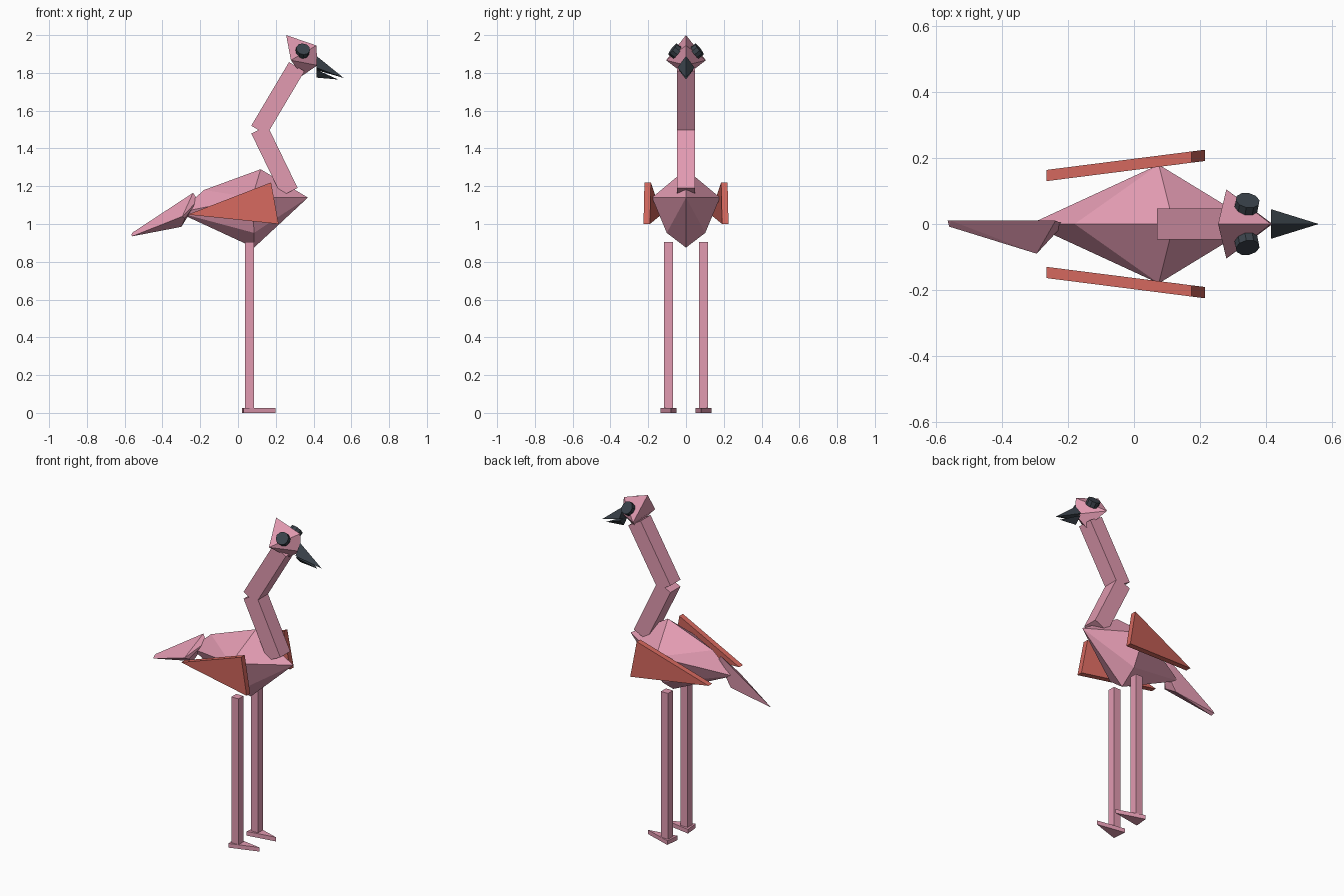
import bpy, bmesh, math
from mathutils import Vector

if "Cube" in bpy.data.objects:
    bpy.data.objects.remove(bpy.data.objects["Cube"])


def material(name, rgb):
    m = bpy.data.materials.new(name)
    m.diffuse_color = (*rgb, 1)
    m.use_nodes = True
    m.node_tree.nodes["Principled BSDF"].inputs["Base Color"].default_value = m.diffuse_color
    return m


PINK = material("pink", (0.76, 0.325, 0.44))
CORAL = material("coral", (0.66, 0.138, 0.112))
DARK = material("charcoal", (0.042, 0.055, 0.069))


def finish(name, bm, mat):
    bmesh.ops.recalc_face_normals(bm, faces=bm.faces)
    mesh = bpy.data.meshes.new(name)
    bm.to_mesh(mesh)
    bm.free()
    mesh.materials.append(mat)
    ob = bpy.data.objects.new(name, mesh)
    bpy.context.collection.objects.link(ob)
    return ob


def faceted(name, points, mat):
    """Flat-faced convex solid around a few corner points."""
    bm = bmesh.new()
    for p in points:
        bm.verts.new(p)
    res = bmesh.ops.convex_hull(bm, input=bm.verts)
    junk = [g for g in res["geom_interior"] if isinstance(g, bmesh.types.BMVert)]
    if junk:
        bmesh.ops.delete(bm, geom=junk, context='VERTS')
    bmesh.ops.dissolve_limit(bm, angle_limit=0.01, verts=bm.verts, edges=bm.edges)
    return finish(name, bm, mat)


def sides(x, y, z):
    return [(x, -y, z), (x, y, z)]


def beam(name, a, b, width):
    """Square bar between two points in the x-z plane."""
    a, b = Vector(a), Vector(b)
    d = (b - a).normalized()
    n = Vector((d.z, 0, -d.x)) * width / 2
    w = Vector((0, width / 2, 0))
    return faceted(name, [e + i * n + j * w for e in (a, b)
                          for i in (-1, 1) for j in (-1, 1)], PINK)


# Body: pointed chest, ridged back, tapered rear
faceted("body", [(0.37, 0, 1.14), (0.12, 0, 1.29), (0.085, 0, 0.875),
                 (-0.18, 0, 1.18), (-0.315, 0, 1.06)]
        + sides(0.075, 0.18, 1.14) + sides(0.085, 0.102, 0.953), PINK)

# Tail: one-sided wedge with a narrow tip
faceted("tail", [(-0.565, 0.01, 0.945), (-0.56, -0.008, 0.935),
                 (-0.555, 0.01, 0.957), (-0.238, 0.01, 1.165),
                 (-0.212, 0.0, 1.125), (-0.295, -0.09, 1.04),
                 (-0.28, -0.07, 1.03), (-0.3, 0.0, 0.985)], PINK)

# Neck: two bars meeting in a kink
beam("lower_neck", (0.113, 1.0 * 0, 1.5), (0.273, 0, 1.17), 0.095)
beam("upper_neck", (0.111, 0, 1.496), (0.311, 0, 1.833), 0.095)

# Head and two-part beak
faceted("head", [(0.255, 0, 2.0), (0.415, 0, 1.945), (0.42, 0, 1.84),
                 (0.34, 0, 1.785)] + sides(0.28, 0.105, 1.867), PINK)
faceted("upper_beak", [(0.415, 0, 1.89), (0.56, 0, 1.773), (0.415, 0, 1.815)]
        + sides(0.415, 0.045, 1.828), DARK)
faceted("lower_beak", [(0.415, 0, 1.775), (0.53, 0, 1.765), (0.415, 0, 1.81)]
        + sides(0.415, 0.04, 1.817), DARK)

for s, side in ((-1, "right"), (1, "left")):
    # Wing: slanted triangular slab
    faceted(side + "_wing", [(x, s * (y + t), z) for x, y, z in
                             ((-0.265, 0.13, 1.05), (0.175, 0.186, 1.22),
                              (0.215, 0.191, 1.0)) for t in (0, 0.034)], CORAL)
    # Leg and three-cornered foot
    faceted(side + "_leg", [(x, s * y, z) for x in (0.038, 0.085)
                            for y in (0.07, 0.117) for z in (0.02, 0.905)], PINK)
    faceted(side + "_foot", [(x, s * y, z) for x, y in
                             ((0.022, 0.05), (0.03, 0.135), (0.198, 0.08))
                             for z in (0, 0.025)], PINK)
    # Eye: short disc lying on the sloped side of the head
    bm = bmesh.new()
    bmesh.ops.create_cone(bm, cap_ends=True, segments=10, radius1=0.037,
                          radius2=0.037, depth=0.035)
    eye = finish(side + "_eye", bm, DARK)
    eye.location = (0.342, s * 0.058, 1.916)
    eye.rotation_euler = Vector((0.15, s * 0.78, 0.6)).to_track_quat('Z', 'Y').to_euler()
